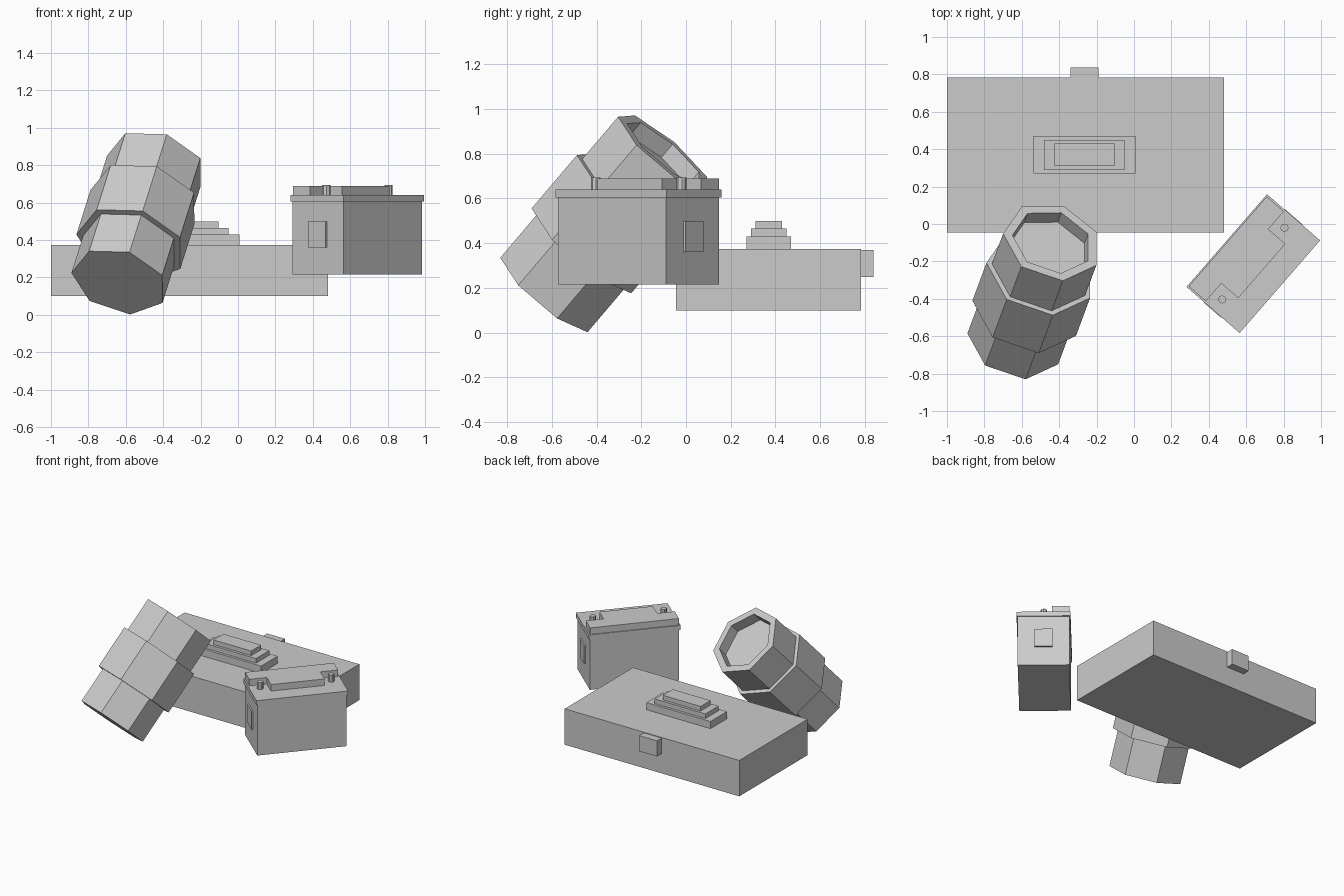
import bpy, bmesh
from math import sin, cos, pi, radians
from mathutils import Matrix, Vector

old = bpy.data.objects.get("Cube")
if old:
    bpy.data.objects.remove(old, do_unlink=True)

GREY = (0.6, 0.6, 0.6, 1)
grey = bpy.data.materials.new("plain_grey")
grey.use_nodes = True
grey.diffuse_color = GREY
grey.node_tree.nodes["Principled BSDF"].inputs["Base Color"].default_value = GREY


def finish(name, bm, matrix=Matrix()):
    bmesh.ops.recalc_face_normals(bm, faces=bm.faces)
    mesh = bpy.data.meshes.new(name)
    bm.to_mesh(mesh)
    bm.free()
    mesh.materials.append(grey)
    obj = bpy.data.objects.new(name, mesh)
    obj.matrix_world = matrix
    bpy.context.scene.collection.objects.link(obj)
    return obj


def box(name, x, y, z, matrix=Matrix()):
    """Box from (min, max) pairs."""
    bm = bmesh.new()
    bmesh.ops.create_cube(bm, size=1)
    for v in bm.verts:
        v.co = [r[0] if c < 0 else r[1] for r, c in zip((x, y, z), v.co)]
    return finish(name, bm, matrix)


def prism(name, outline, z0, z1, matrix=Matrix()):
    """Vertical extrusion of a flat outline."""
    bm = bmesh.new()
    base = bm.faces.new([bm.verts.new((x, y, z0)) for x, y in outline])
    out = bmesh.ops.extrude_face_region(bm, geom=[base])["geom"]
    for v in out:
        if isinstance(v, bmesh.types.BMVert):
            v.co.z = z1
    return finish(name, bm, matrix)


def lathe(name, profile, sides, matrix=Matrix()):
    """Faceted turned body from (radius, height) rings, capped at both ends."""
    bm = bmesh.new()
    rings = [[bm.verts.new((r * cos(2 * pi * i / sides), r * sin(2 * pi * i / sides), h))
              for i in range(sides)] for r, h in profile]
    for a, b in zip(rings, rings[1:]):
        for i in range(sides):
            j = (i + 1) % sides
            bm.faces.new((a[i], a[j], b[j], b[i]))
    bm.faces.new(rings[0])
    bm.faces.new(rings[-1])
    return finish(name, bm, matrix)


# Flat case with stepped top and rear knob
box("case_body", (-1, 0.48), (-0.045, 0.783), (0.1, 0.375))
box("case_knob", (-0.34, -0.19), (0.783, 0.838), (0.25, 0.37))
steps = [(0.272, 0.1, 0.375, 0.43), (0.215, 0.08, 0.43, 0.465), (0.16, 0.06, 0.465, 0.5)]
for n, (w, d, z0, z1) in enumerate(steps, 1):
    box(f"case_step_{n}", (-0.265 - w, -0.265 + w), (0.37 - d, 0.37 + d), (z0, z1))

# Tilted seven-sided canister with a wide band and a recessed end
axis = Vector((0.234, 0.63, 0.741)).normalized()
side = Vector((0.21, -0.779, 0.595))
side = (side - axis * side.dot(axis)).normalized()
tilt = Matrix((side, axis.cross(side), axis)).transposed().to_4x4()
lathe("canister",
      [(0.263, 0), (0.263, 0.268), (0.3, 0.268), (0.3, 0.59), (0.27, 0.59),
       (0.27, 0.845), (0.218, 0.845), (0.218, 0.765)],
      7, Matrix.Translation((-0.635, -0.626, 0.179)) @ tilt)

# Battery, turned about z: local x runs along its length
turn = Matrix.Translation((0.638, -0.212, 0)) @ Matrix.Rotation(radians(49), 4, "Z")
box("battery_body", (-0.32, 0.32), (-0.18, 0.18), (0.215, 0.605), turn)
box("battery_lid", (-0.328, 0.328), (-0.188, 0.188), (0.605, 0.64), turn)
half = [(0.318, 0.181), (0.318, 0.06), (0.192, 0.06), (0.192, -0.06)]
outline = half + [(-x, y) for x, y in reversed(half)]
prism("battery_top_plate", outline, 0.64, 0.69, turn)
for s, label in ((-1, "front"), (1, "back")):
    lathe(f"battery_terminal_{label}", [(0.022, 0.64), (0.022, 0.694)], 8,
          turn @ Matrix.Translation((s * 0.254, 0, 0)))
    box(f"battery_end_panel_{label}", sorted((s * 0.318, s * 0.331)),
        (-0.062, 0.062), (0.36, 0.5), turn)
